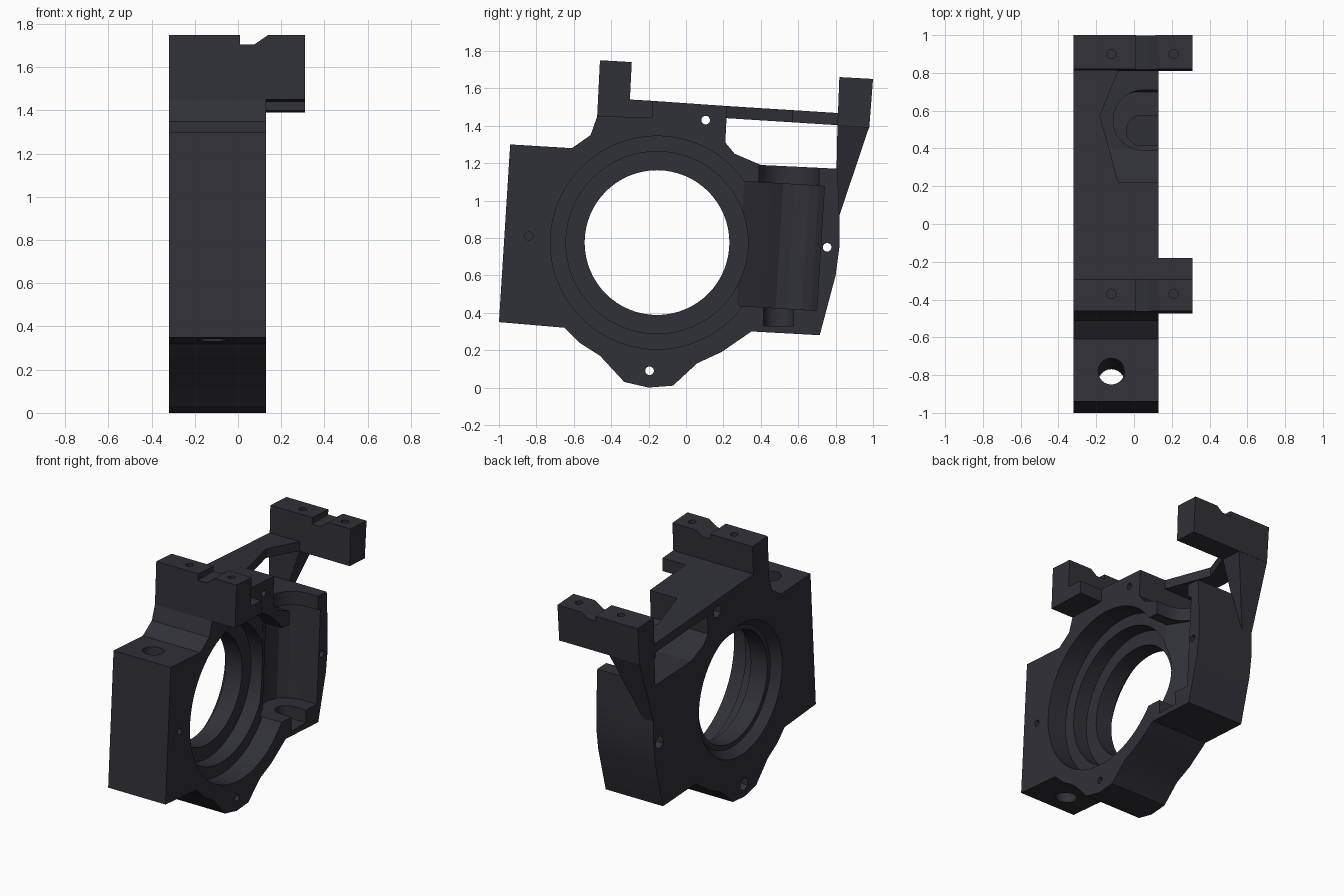
import bpy, bmesh, math
from mathutils import Matrix, Vector

if "Cube" in bpy.data.objects:
    bpy.data.objects.remove(bpy.data.objects["Cube"])

TILT = math.radians(-3.5)
LO, HI, ARM = -0.32, 0.13, 0.31      # side faces of the body and arm tips

slate = bpy.data.materials.new("dark slate")
slate.use_nodes = True
slate.diffuse_color = (0.03, 0.03, 0.04, 1)
slate.node_tree.nodes["Principled BSDF"].inputs["Base Color"].default_value = slate.diffuse_color


def make(name, bm):
    bmesh.ops.recalc_face_normals(bm, faces=bm.faces)
    mesh = bpy.data.meshes.new(name)
    bm.to_mesh(mesh)
    bm.free()
    mesh.materials.append(slate)
    obj = bpy.data.objects.new(name, mesh)
    bpy.context.collection.objects.link(obj)
    return obj


def prism(name, profile, lo, hi, axis="X"):
    """Extrude a profile: (y, z) along X, (x, y) along Z or (x, z) along Y."""
    place = {"X": lambda p, t: (t, p[0], p[1]),
             "Y": lambda p, t: (p[0], t, p[1]),
             "Z": lambda p, t: (p[0], p[1], t)}[axis]
    bm = bmesh.new()
    a, b = ([bm.verts.new(place(p, t)) for p in profile] for t in (lo, hi))
    bm.faces.new(a)
    bm.faces.new(b[::-1])
    for i in range(len(a)):
        j = (i + 1) % len(a)
        bm.faces.new((a[i], b[i], b[j], a[j]))
    return make(name, bm)


def rod(name, start, end, r1, r2=None, sides=24):
    """Cylinder or cone between two points."""
    start, end = Vector(start), Vector(end)
    axis = end - start
    turn = axis.to_track_quat("Z", "Y").to_matrix().to_4x4()
    bm = bmesh.new()
    bmesh.ops.create_cone(bm, cap_ends=True, segments=sides, radius1=r1,
                          radius2=r1 if r2 is None else r2, depth=axis.length,
                          matrix=Matrix.Translation((start + end) / 2) @ turn)
    return make(name, bm)


def tilt(obj, pivot):
    p = Matrix.Translation(pivot)
    obj.data.transform(p @ Matrix.Rotation(TILT, 4, "X") @ p.inverted())
    return obj


def cut(obj, cutters):
    """Subtract the cutters one by one and bake the result."""
    for c in cutters:
        c.hide_render = True
        mod = obj.modifiers.new("cut", "BOOLEAN")
        mod.operation, mod.solver, mod.object = "DIFFERENCE", "EXACT", c
        bpy.context.view_layer.update()
        graph = bpy.context.evaluated_depsgraph_get()
        mesh = bpy.data.meshes.new_from_object(obj.evaluated_get(graph))
        obj.modifiers.clear()
        obj.data = mesh
    for c in cutters:
        bpy.data.objects.remove(c)


# Housing outline
body = prism("main_housing", [
    (-1, .35), (-.94, 1.30), (-.61, 1.28), (-.51, 1.35), (-.475, 1.45),
    (-.18, 1.44), (-.18, 1.533), (.22, 1.505), (.21, 1.31), (.26, 1.25),
    (.40, 1.19), (.81, 1.17), (.82, .92), (.82, .75), (.80, .60),
    (.715, .28), (.35, .30), (.19, .19), (.06, .13), (-.07, .01), (-.2, 0),
    (-.33, .03), (-.46, .17), (-.57, .24), (-.65, .32)], LO, HI)

# Stepped main bore, from the open side to the shallow conical back recess
BY, BZ = -.155, .775


def bore(name, x0, x1, r1, r2=None):
    return rod(name, (x0, BY, BZ), (x1, BY, BZ), r1, r2, 64)


cutters = [bore("bore_through", -.5, .5, .387),
           bore("bore_wide", -.02, .3, .57),
           bore("bore_step", -.13, .3, .487),
           bore("bore_back", -.4, -.26, .53, .42)]

# Upright side pocket with its top and bottom seats
pocket = prism("pocket", [
    (.3, .29), (-.02, .29), (-.10, .44), (-.14, .50), (-.15, .56), (-.13, .64),
    (-.08, .69), (0, .72), (.3, .72)], .425, 1.09, "Z")
cutters.append(tilt(pocket, (0, .5, .76)))


def seat(name, y, r, x, lo, hi):
    arc = [(x - r * math.sin(a), y + r * math.cos(a))
           for a in (math.pi * i / 16 for i in range(17))]
    return prism(name, [(.3, y + r)] + arc + [(.3, y - r)], lo, hi, "Z")


cutters.append(seat("pocket_top", .55, .16, .05, 1.0, 1.4))
cutters.append(seat("pocket_bottom", .495, .08, .04, .33, .5))

# Screw holes with wide heads on the back, one blind hole, one long shaft hole
for y, z in ((-.195, .09), (.105, 1.43), (.755, .75)):
    cutters.append(rod("screw", (-.5, y, z), (.5, y, z), .023))
    cutters.append(rod("screw_head", (-.5, y, z), (-.24, y, z), .045, sides=6))
cutters.append(rod("blind_hole", (.03, -.84, .81), (.3, -.84, .81), .022))
cutters.append(tilt(rod("shaft", (-.12, -.81, -.2), (-.12, -.81, 1.8), .07), (0, -.81, .8)))
cut(body, cutters)

# Mounting arms with top notch and two screw holes each
front_arm = prism("front_arm", [
    (-.475, 1.45), (-.46, 1.75), (-.29, 1.74), (-.30, 1.54), (-.18, 1.533),
    (-.18, 1.44)], LO, ARM)
back_arm = prism("back_arm", [(.81, 1.40), (.82, 1.66), (1, 1.65), (.98, 1.39)], LO, ARM)
for arm, y, top in ((front_arm, -.37, 1.745), (back_arm, .90, 1.655)):
    notch = [(.01, top + .1), (.01, top - .04), (.075, top - .04),
             (.14, top + .005), (.14, top + .1)]
    tools = [prism("notch", notch, y - .4, y + .4, "Y")]
    tools += [rod("arm_hole", (x, y, top - .12), (x, y, top + .1), .025)
              for x in (-.12, .21)]
    cut(arm, tools)

# Sloping strut with a notched edge
strut = prism("top_strut", [(LO, .21), (-.08, .21), (-.18, .57), (-.08, .82), (LO, .82)],
              1.454, 1.519, "Z")
for v in strut.data.vertices:
    v.co.z -= .063 * v.co.y

# Tapering leg below the back arm
leg = prism("back_leg", [(.81, 1.41), (.98, 1.395), (.82, .92), (.80, .92)], LO, -.08)
for v in leg.data.vertices:
    if v.co.z < 1 and v.co.x > -.2:
        v.co.x = -.24

# Smooth round walls, sharp edges
bpy.ops.object.select_all(action="DESELECT")
for obj in (body, front_arm, back_arm, strut, leg):
    obj.select_set(True)
bpy.context.view_layer.objects.active = body
bpy.ops.object.shade_smooth_by_angle(angle=math.radians(20))
